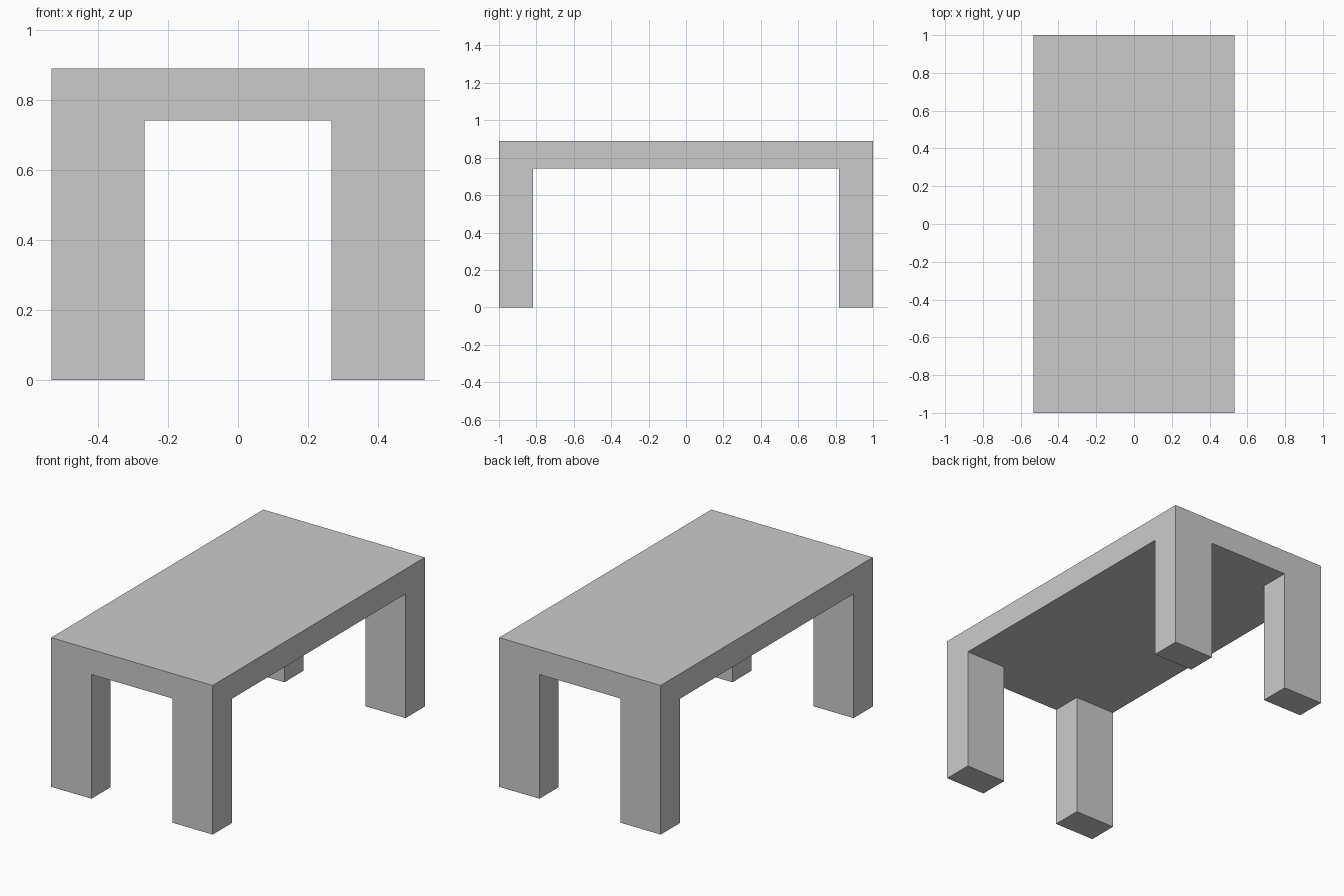
import bpy, bmesh
from mathutils import Matrix, Vector

if "Cube" in bpy.data.objects:
    bpy.data.objects.remove(bpy.data.objects["Cube"])

HALF_X, HALF_Y = 0.533, 1.0        # table half size
LEG_X, LEG_Y = 0.267, 0.819        # inner faces of the legs
UNDER, TOP = 0.741, 0.89           # underside and top of the slab

bm = bmesh.new()

# Table top slab
size = Matrix.Diagonal((2 * HALF_X, 2 * HALF_Y, TOP - UNDER, 1))
place = Matrix.Translation((0, 0, (TOP + UNDER) / 2))
bmesh.ops.create_cube(bm, size=1, matrix=place @ size)

# Cut lines along the inner leg faces
for axis, offset in ((Vector((1, 0, 0)), LEG_X), (Vector((0, 1, 0)), LEG_Y)):
    for side in (-1, 1):
        bmesh.ops.bisect_plane(bm, geom=bm.verts[:] + bm.edges[:] + bm.faces[:],
                               plane_co=axis * offset * side, plane_no=axis)

# Legs pulled down from the four corner faces of the underside
bm.normal_update()
corners = []
for face in bm.faces:
    c = face.calc_center_median()
    if face.normal.z < -0.9 and abs(c.x) > LEG_X and abs(c.y) > LEG_Y:
        corners.append(face)
legs = bmesh.ops.extrude_discrete_faces(bm, faces=corners)["faces"]
for face in legs:
    for v in face.verts:
        v.co.z = 0

# Merge flat regions into single clean faces
bmesh.ops.dissolve_limit(bm, angle_limit=0.01, verts=bm.verts[:], edges=bm.edges[:])
bmesh.ops.recalc_face_normals(bm, faces=bm.faces[:])

mesh = bpy.data.meshes.new("table")
bm.to_mesh(mesh)
bm.free()
bpy.context.collection.objects.link(bpy.data.objects.new("table", mesh))
